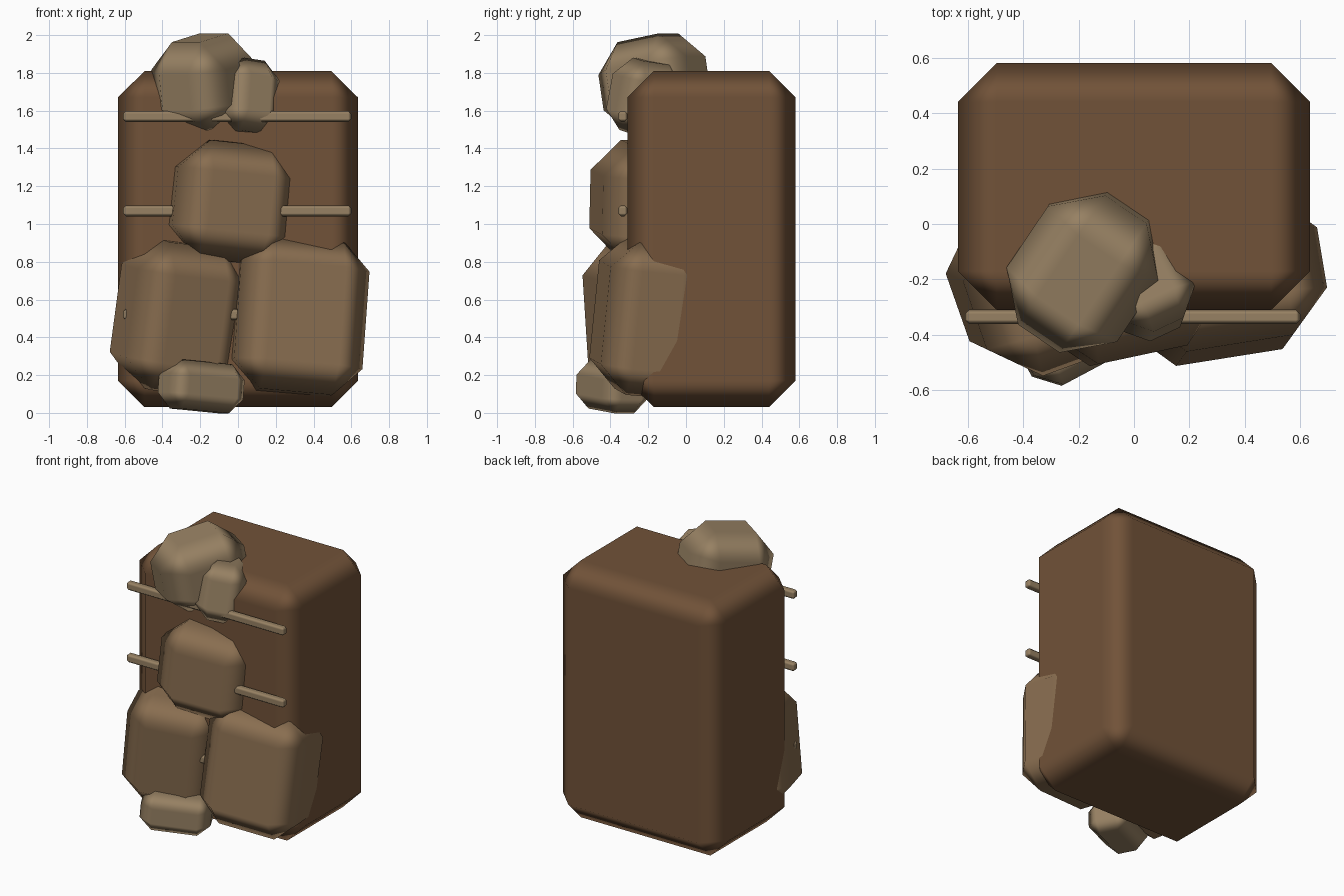
import bpy
from math import radians

if "Cube" in bpy.data.objects:
    bpy.data.objects.remove(bpy.data.objects["Cube"])


def material(name, rgb):
    m = bpy.data.materials.new(name)
    m.diffuse_color = (*rgb, 1)
    m.use_nodes = True
    m.node_tree.nodes["Principled BSDF"].inputs["Base Color"].default_value = m.diffuse_color
    return m


DARK = material("dark_leather", (0.165, 0.085, 0.04))
MID = material("brown_canvas", (0.25, 0.155, 0.08))
LIGHT = material("tan_canvas", (0.31, 0.22, 0.125))


def chamfer_box(name, size, loc, bevel, mat, rot=(0, 0, 0)):
    """Box with one-segment chamfers, smooth over the chamfers, flat on the faces."""
    bpy.ops.mesh.primitive_cube_add(size=1, location=loc, rotation=[radians(a) for a in rot])
    ob = bpy.context.object
    ob.name = name
    ob.data.name = name
    ob.scale = size
    bpy.ops.object.transform_apply(location=False, rotation=False, scale=True)
    mod = ob.modifiers.new("chamfer", 'BEVEL')
    mod.width = bevel
    mod.segments = 1
    mod.limit_method = 'NONE'
    mod.harden_normals = True
    ob.data.materials.append(mat)
    for p in ob.data.polygons:
        p.use_smooth = True
    return ob


# Main pack body
chamfer_box("pack_body", (1.27, 0.89, 1.78), (0, 0.135, 0.92), 0.14, DARK)

# Horizontal straps across the front
for i, z in enumerate((0.52, 1.07, 1.57)):
    chamfer_box(f"strap_{i + 1}", (1.21, 0.052, 0.058), (-0.005, -0.335, z), 0.016, LIGHT)

# Soft bags lashed to the front and top: size, location, bevel, material, rotation
bags = {
    "top_bundle": ((0.48, 0.57, 0.49), (-0.177, -0.167, 1.745), 0.15, LIGHT, (10, 0, -34)),
    "top_side_pouch": ((0.32, 0.36, 0.39), (0.04, -0.22, 1.67), 0.10, LIGHT, (-8, 8, 25)),
    "middle_bag": ((0.65, 0.50, 0.63), (-0.035, -0.23, 1.115), 0.16, MID, (0, 6, 12)),
    "lower_left_bag": ((0.62, 0.58, 0.79), (-0.315, -0.21, 0.51), 0.16, MID, (6, 6, 20)),
    "lower_right_bag": ((0.69, 0.52, 0.82), (0.32, -0.20, 0.51), 0.15, MID, (-5, 5, 9)),
    "bottom_pouch": ((0.45, 0.28, 0.26), (-0.195, -0.39, 0.14), 0.08, LIGHT, (0, 5, 28)),
}
for name, (size, loc, bevel, mat, rot) in bags.items():
    chamfer_box(name, size, loc, bevel, mat, rot)
